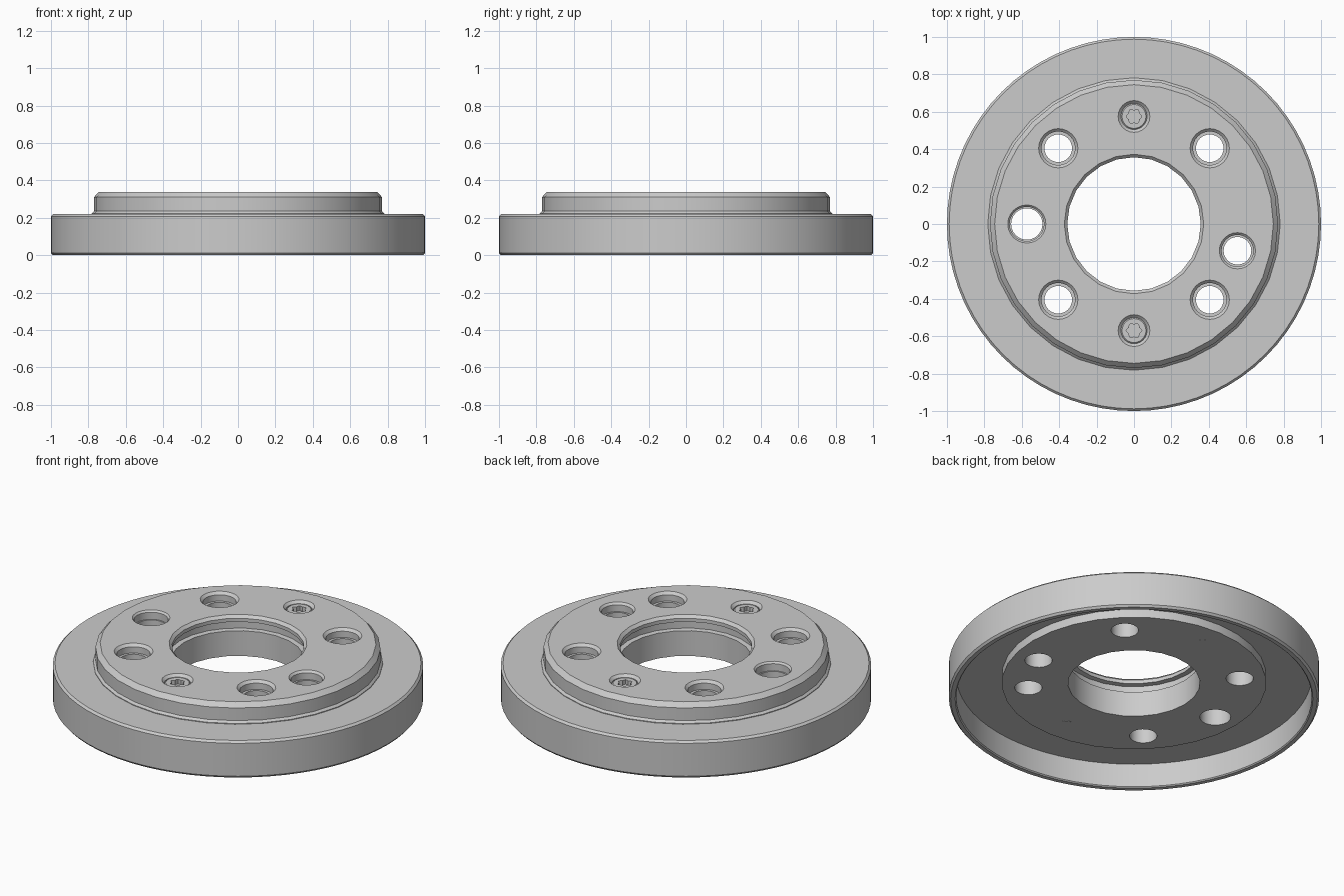
import bpy
import bmesh
from math import cos, sin, pi, radians

if "Cube" in bpy.data.objects:
    bpy.data.objects.remove(bpy.data.objects["Cube"])

steel = bpy.data.materials.new("steel_grey")
steel.use_nodes = True
GREY = (0.6, 0.6, 0.6, 1)
steel.diffuse_color = GREY
steel.node_tree.nodes["Principled BSDF"].inputs["Base Color"].default_value = GREY


def lathe(name, profile, sides, at=(0, 0), ring=False):
    """Spin (radius, z) points around a vertical axis; ring closes the profile, otherwise ends are capped."""
    bm = bmesh.new()
    loops = [[bm.verts.new((at[0] + r * cos(2 * pi * i / sides),
                            at[1] + r * sin(2 * pi * i / sides), z))
              for i in range(sides)] for r, z in profile]
    pairs = list(zip(loops, loops[1:]))
    if ring:
        pairs.append((loops[-1], loops[0]))
    else:
        bm.faces.new(loops[0])
        bm.faces.new(loops[-1])
    for a, b in pairs:
        for i in range(sides):
            j = (i + 1) % sides
            bm.faces.new((a[i], a[j], b[j], b[i]))
    return finish(name, bm)


def finish(name, bm):
    bmesh.ops.recalc_face_normals(bm, faces=bm.faces)
    mesh = bpy.data.meshes.new(name)
    bm.to_mesh(mesh)
    bm.free()
    mesh.materials.append(steel)
    obj = bpy.data.objects.new(name, mesh)
    bpy.context.collection.objects.link(obj)
    return obj


def star_cutter(name, at, low, high, radius):
    """Six-lobed prism for a screw socket."""
    bm = bmesh.new()
    rows = []
    for z in (low, high):
        row = []
        for i in range(24):
            a = 2 * pi * i / 24
            r = radius * (0.87 + 0.13 * cos(6 * a))
            row.append(bm.verts.new((at[0] + r * cos(a), at[1] + r * sin(a), z)))
        bm.faces.new(row)
        rows.append(row)
    for i in range(24):
        j = (i + 1) % 24
        bm.faces.new((rows[0][i], rows[0][j], rows[1][j], rows[1][i]))
    return finish(name, bm)


def cut(obj, cutters):
    for c in cutters:
        c.hide_render = True
        mod = obj.modifiers.new("cut", 'BOOLEAN')
        mod.operation = 'DIFFERENCE'
        mod.solver = 'EXACT'
        mod.object = c
    graph = bpy.context.evaluated_depsgraph_get()
    mesh = bpy.data.meshes.new_from_object(obj.evaluated_get(graph))
    obj.modifiers.clear()
    obj.data = mesh
    for c in cutters:
        bpy.data.objects.remove(c)


def smooth(obj):
    obj.data.shade_smooth()
    obj.data.set_sharp_from_angle(angle=radians(30))


TOP, BASE, OVER = 0.337, 0.097, 0.4

# Outer flange: shallow cup with a thin rim, open underneath
flange = lathe("outer_flange", [
    (0.705, 0.146), (0.96, 0.146), (0.96, 0.006), (0.966, 0), (0.99, 0), (1, 0.012),
    (1, 0.208), (0.988, 0.22), (0.705, 0.22)], 72, ring=True)

# Raised hub, bevelled on top and standing proud below the flange
hub = lathe("hub", [
    (0.714, BASE), (0.714, 0.21), (0.782, 0.21), (0.782, 0.224), (0.77, 0.236),
    (0.77, 0.311), (0.745, TOP)], 32)

# Centre bore with a retaining groove and a bevelled mouth
cutters = [lathe("bore_cutter", [
    (0.357, 0), (0.357, 0.247), (0.385, 0.25), (0.385, 0.297), (0.357, 0.3),
    (0.357, 0.321), (0.373, TOP), (0.373, OVER)], 24)]

# Stepped bolt holes: position, mouth, step and through radii
bolts = [((sx * 0.405, sy * 0.405), 0.105, 0.09, 0.074) for sx in (-1, 1) for sy in (-1, 1)]
bolts += [((-0.573, 0), 0.102, 0.092, 0.084), ((0.553, -0.143), 0.097, 0.085, 0.074)]
for at, mouth, step, through in bolts:
    cutters.append(lathe("bolt_cutter", [
        (through, 0), (through, 0.285), (step, 0.285), (step, TOP - mouth + step),
        (mouth, TOP), (mouth, OVER)], 24, at))

# Countersinks for the two screws
screw_spots = {"back_screw": (0, 0.575), "front_screw": (0, -0.57)}
for at in screw_spots.values():
    cutters.append(lathe("countersink_cutter", [
        (0.07, 0.29), (0.07, TOP - 0.015), (0.085, TOP), (0.085, OVER)], 24, at))
cut(hub, cutters)

# Screws with star sockets, ending just below the hub
for name, at in screw_spots.items():
    screw = lathe(name, [
        (0.033, BASE - 0.001), (0.033, 0.26), (0.07, 0.28), (0.07, 0.316), (0.064, 0.322)], 24, at)
    cut(screw, [star_cutter("socket_cutter", at, 0.295, OVER, 0.042)])
    smooth(screw)

smooth(flange)
smooth(hub)
